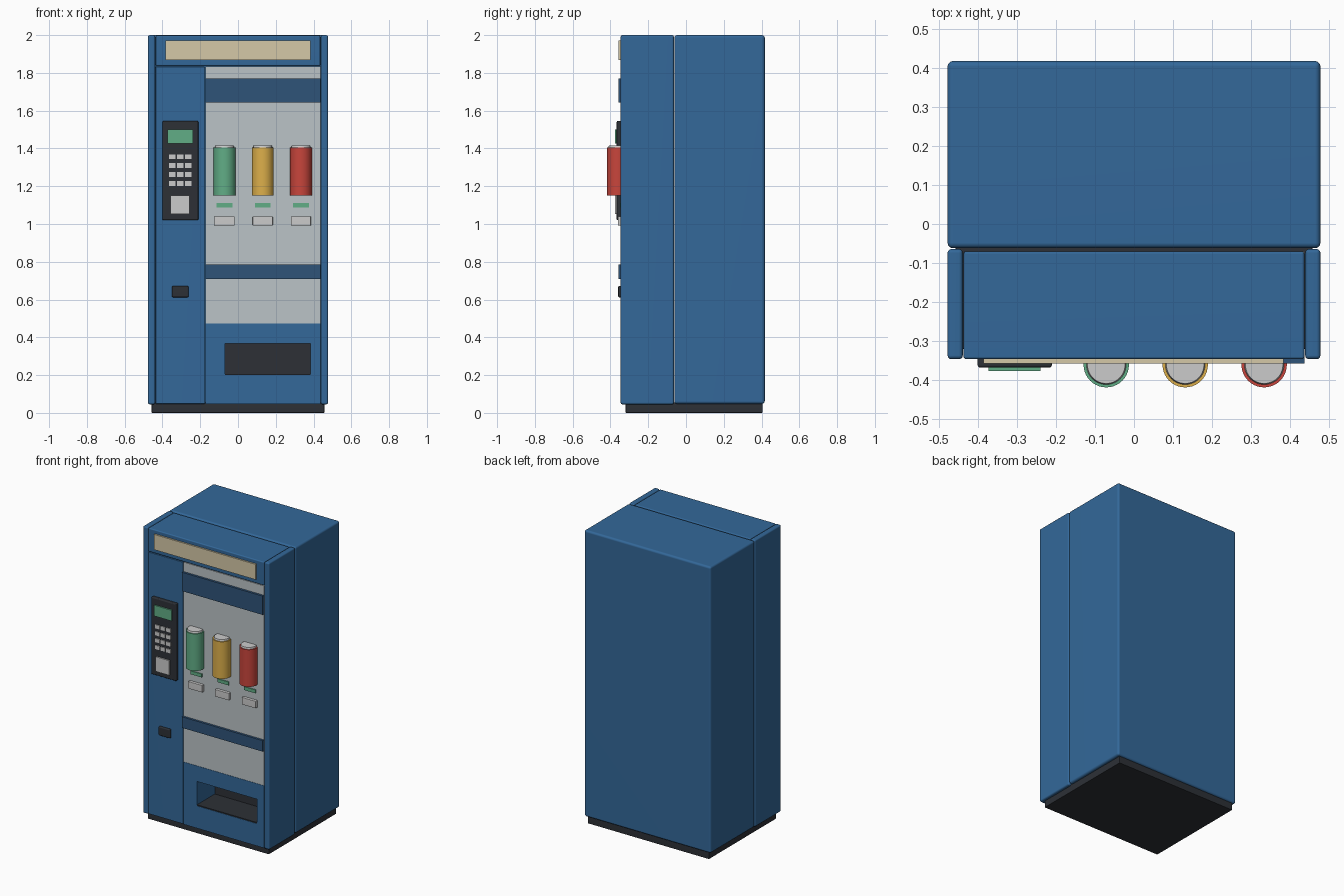
import bpy, bmesh, math

if "Cube" in bpy.data.objects:
    bpy.data.objects.remove(bpy.data.objects["Cube"])

def material(name, rgb):
    m = bpy.data.materials.new(name)
    m.diffuse_color = (*rgb, 1)
    m.use_nodes = True
    m.node_tree.nodes["Principled BSDF"].inputs["Base Color"].default_value = m.diffuse_color
    return m

BLUE = material("blue", (0.033, 0.138, 0.32))
NAVY = material("navy", (0.028, 0.087, 0.19))
PANEL = material("pale_panel", (0.5, 0.55, 0.57))
DARK = material("charcoal", (0.026, 0.03, 0.037))
CREAM = material("cream", (0.66, 0.58, 0.39))
GREEN = material("green", (0.12, 0.42, 0.24))
YELLOW = material("yellow", (0.72, 0.43, 0.07))
RED = material("red", (0.58, 0.06, 0.045))

def finish(name, bm, mat, smooth=True):
    me = bpy.data.meshes.new(name)
    bm.to_mesh(me)
    bm.free()
    ob = bpy.data.objects.new(name, me)
    bpy.context.collection.objects.link(ob)
    if mat:
        me.materials.append(mat)
    if smooth:
        bpy.ops.object.select_all(action='DESELECT')
        ob.select_set(True)
        bpy.context.view_layer.objects.active = ob
        bpy.ops.object.shade_smooth_by_angle(angle=math.radians(40))
        ob.modifiers.new("even_shading", 'WEIGHTED_NORMAL').keep_sharp = True
    return ob

def box(name, x, y, z, mat=None, bevel=0.0, segments=3):
    """Box from (min, max) ranges, with optional rounded edges."""
    bm = bmesh.new()
    bmesh.ops.create_cube(bm, size=1)
    for v in bm.verts:
        for i, (lo, hi) in enumerate((x, y, z)):
            v.co[i] = lo + (v.co[i] + 0.5) * (hi - lo)
    if bevel:
        bmesh.ops.bevel(bm, geom=bm.edges[:], offset=bevel, segments=segments,
                        profile=0.5, affect='EDGES')
    return finish(name, bm, mat, bool(bevel))

def lathe(name, profile, x, y, mat=None, steps=40):
    """Spin an (r, z) profile about a vertical axis."""
    bm = bmesh.new()
    vs = [bm.verts.new((r, 0, z)) for r, z in profile]
    edges = [bm.edges.new(p) for p in zip(vs, vs[1:])]
    bmesh.ops.spin(bm, geom=vs + edges, cent=(0, 0, 0), axis=(0, 0, 1),
                   angle=math.tau, steps=steps)
    bmesh.ops.remove_doubles(bm, verts=bm.verts[:], dist=1e-5)
    bmesh.ops.recalc_face_normals(bm, faces=bm.faces[:])
    bmesh.ops.translate(bm, verts=bm.verts[:], vec=(x, y, 0))
    return finish(name, bm, mat)

# Cabinet shell
box("plinth", (-0.457, 0.457), (-0.32, 0.405), (0, 0.055), DARK, 0.004, 2)
box("rear_cabinet", (-0.477, 0.477), (-0.062, 0.417), (0.048, 2.0), BLUE, 0.014)
for side, s in (("left", -1), ("right", 1)):
    box(f"{side}_side_panel", tuple(sorted((s * 0.477, s * 0.438))),
        (-0.346, -0.064), (0.045, 2.0), BLUE, 0.01)

# Front sections between the side panels
box("header", (-0.436, 0.436), (-0.346, -0.07), (1.837, 1.998), BLUE, 0.007)
box("control_door", (-0.436, -0.174), (-0.344, -0.07), (0.048, 1.833), BLUE, 0.004, 2)
box("display_panel", (-0.172, 0.436), (-0.342, -0.07), (0.473, 1.834), PANEL)
lower = box("lower_panel", (-0.172, 0.436), (-0.344, -0.07), (0.048, 0.473), BLUE)

# Delivery pocket cut into the lower panel
cutter = box("pocket_cutter", (-0.07, 0.385), (-0.5, -0.14), (0.2, 0.367))
cutter.hide_render = True
mod = lower.modifiers.new("pocket", 'BOOLEAN')
mod.operation = 'DIFFERENCE'
mod.object = cutter
bpy.context.view_layer.objects.active = lower
bpy.ops.object.modifier_apply(modifier=mod.name)
bpy.data.objects.remove(cutter)
box("pocket_floor", (-0.07, 0.385), (-0.342, -0.14), (0.2, 0.207), DARK)
box("pocket_back", (-0.07, 0.385), (-0.15, -0.14), (0.2, 0.367), DARK)

# Header sign and trim bands
box("sign_plate", (-0.385, 0.383), (-0.357, -0.34), (1.868, 1.972), CREAM)
box("upper_band", (-0.172, 0.436), (-0.357, -0.338), (1.642, 1.77), NAVY)
box("lower_band", (-0.172, 0.436), (-0.357, -0.338), (0.71, 0.785), NAVY)

# Control unit
box("control_plate", (-0.4, -0.21), (-0.367, -0.34), (1.02, 1.545), DARK, 0.006)
box("control_screen", (-0.372, -0.239), (-0.376, -0.36), (1.427, 1.5), GREEN)
for r in range(4):
    for c in range(3):
        x, z = -0.347 + c * 0.042, 1.356 - r * 0.047
        box(f"key_{r + 1}_{c + 1}", (x - 0.017, x + 0.017), (-0.373, -0.36),
            (z - 0.013, z + 0.013))
box("payment_slot_plate", (-0.357, -0.257), (-0.376, -0.36), (1.052, 1.152))
box("change_return", (-0.35, -0.262), (-0.359, -0.34), (0.612, 0.672), DARK, 0.006)

# Display cans with labels and selection buttons
for i, (x, mat) in enumerate(((-0.071, GREEN), (0.131, YELLOW), (0.333, RED)), 1):
    y = -0.36
    lathe(f"can_{i}", [(0, 1.152), (0.058, 1.152), (0.058, 1.405), (0, 1.405)], x, y, mat)
    lathe(f"can_lid_{i}", [(0, 1.4), (0.052, 1.4), (0.048, 1.416), (0, 1.416)], x, y)
    box(f"price_strip_{i}", (x - 0.042, x + 0.042), (-0.349, -0.338), (1.088, 1.111), GREEN)
    box(f"select_button_{i}", (x - 0.053, x + 0.053), (-0.361, -0.338),
        (0.992, 1.041), None, 0.003, 2)
